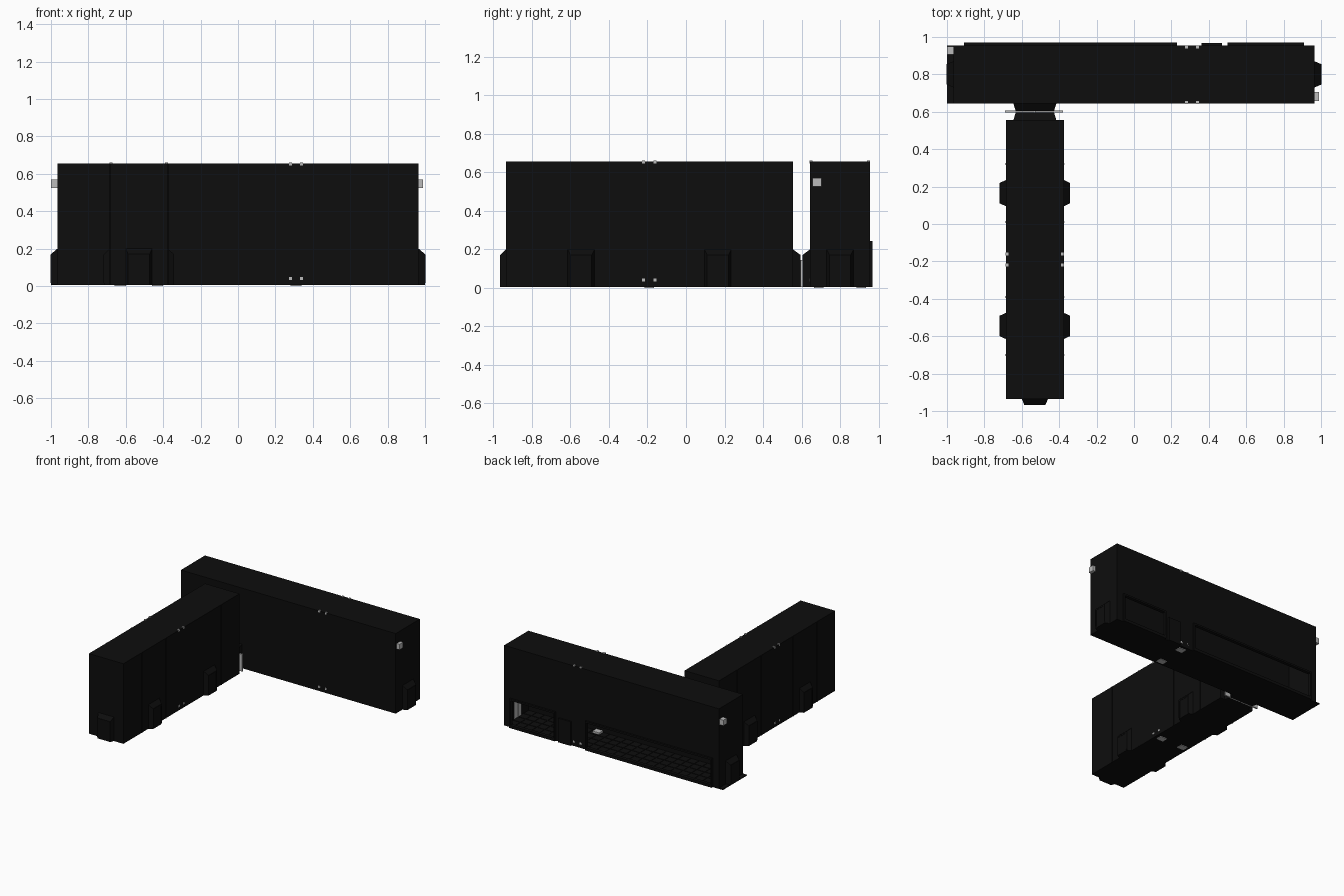
import bpy, bmesh, math
from mathutils import Matrix, Vector

if "Cube" in bpy.data.objects:
    bpy.data.objects.remove(bpy.data.objects["Cube"])


def mat(name, c):
    m = bpy.data.materials.new(name)
    m.diffuse_color = (c, c, c, 1)
    m.use_nodes = True
    m.node_tree.nodes["Principled BSDF"].inputs["Base Color"].default_value = m.diffuse_color
    return m


BLACK = mat("black_shell", 0.004)
GREY = mat("grey_fitting", 0.5)


def finish(name, bm, m):
    bmesh.ops.recalc_face_normals(bm, faces=bm.faces)
    me = bpy.data.meshes.new(name)
    bm.to_mesh(me)
    bm.free()
    me.materials.append(m)
    ob = bpy.data.objects.new(name, me)
    bpy.context.collection.objects.link(ob)
    return ob


def boxes(name, items, m=BLACK):
    """One object from (x0, x1, y0, y1, z0, z1) boxes."""
    bm = bmesh.new()
    for x0, x1, y0, y1, z0, z1 in items:
        M = Matrix.Translation(((x0 + x1) / 2, (y0 + y1) / 2, (z0 + z1) / 2))
        M = M @ Matrix.Diagonal((x1 - x0, y1 - y0, z1 - z0, 1))
        bmesh.ops.create_cube(bm, size=1, matrix=M)
    return finish(name, bm, m)


def flare(name, x, y, angle, w_in, w_out, depth, raised=True):
    """Door surround tapering away from a wall at (x, y); angle is its outward heading."""
    bm = bmesh.new()
    rot = Matrix.Translation((x, y, 0)) @ Matrix.Rotation(angle, 4, 'Z')
    rings = []
    for d, w, z in ((0, w_in, 0.2), (depth, w_out, 0.17)):
        pts = ((d, -w / 2, 0.005), (d, w / 2, 0.005), (d, w / 2, z), (d, -w / 2, z))
        rings.append([bm.verts.new(rot @ Vector(p)) for p in pts])
    a, b = rings
    bm.faces.new(a)
    bm.faces.new(b)
    for i in range(4):
        j = (i + 1) % 4
        bm.faces.new((a[i], a[j], b[j], b[i]))
    if raised:  # thin door frame on the outer face
        h = w_out / 2
        for c, sy, cz, sz in ((-h + .006, .012, .09, .15), (h - .006, .012, .09, .15), (0, w_out, .162, .012)):
            M = rot @ Matrix.Translation((depth, c, cz)) @ Matrix.Diagonal((.004, sy, sz, 1))
            bmesh.ops.create_cube(bm, size=1, matrix=M)
    return finish(name, bm, BLACK)


# Rear hall: hollow shell with two long low windows in the back wall
X, Y0, Y1, H, T = 0.965, 0.645, 0.955, 0.655, 0.012
windows = ((-0.91, 0.23), (0.50, 0.91))
boxes("rear_hall_shell", [
    (-X, X, Y0, Y1, 0.005, 0.017),
    (-X, X, Y0, Y1, H - T, H),
    (-X, X, Y0, Y0 + T, 0.005, H),
    (-X, -X + T, Y0, Y1, 0.005, H),
    (X - T, X, Y0, Y1, 0.005, H),
    (-X, X, Y1 - T, Y1, 0.235, H),
    (-X, X, Y1 - T, Y1, 0.005, 0.025),
    (-X, -0.91, Y1 - T, Y1, 0.005, 0.24),
    (0.23, 0.50, Y1 - T, Y1, 0.005, 0.24),
    (0.91, X, Y1 - T, Y1, 0.005, 0.24)])

# Window frames standing proud of the back wall
frames = []
for a, b in windows:
    frames += [(a, b, Y1 - T, 0.97, 0.228, 0.242), (a, b, Y1 - T, 0.97, 0.005, 0.028),
               (a, a + .012, Y1 - T, 0.97, 0.005, 0.242), (b - .012, b, Y1 - T, 0.97, 0.005, 0.242)]
boxes("window_frames", frames)
boxes("back_wall_ledge", [(0.36, 0.47, Y1, 0.968, 0.005, 0.2)])

# Tiled floor seen through the windows
nx, ny = 26, 4
sx, sy = 1.9 / nx, 0.28 / ny
boxes("floor_tiles", [(-.95 + i * sx + .003, -.95 + (i + 1) * sx - .003,
                       .66 + j * sy + .003, .66 + (j + 1) * sy - .003, .016, .02)
                      for i in range(nx) for j in range(ny)])

# Low sill plate on the left end
boxes("left_sill_plate", [(-1.0, -X, Y0, Y1, 0.005, 0.012)])

# Front wing
bx0, bx1, by0, by1 = -0.685, -0.375, -0.935, 0.555
boxes("front_wing", [(bx0, bx1, by0, by1, 0.005, H)])
ribs = []
for y in (-0.70, -0.39, 0.01, 0.32):
    ribs += [(bx0 - .004, bx0 + .002, y - .003, y + .003, 0.005, H),
             (bx1 - .002, bx1 + .004, y - .003, y + .003, 0.005, H)]
boxes("wing_seam_ribs", ribs)

# Door surrounds
cx = (bx0 + bx1) / 2
flare("right_end_door", X, 0.80, 0, 0.14, 0.11, 0.035)
flare("left_end_door", -X, 0.80, math.pi, 0.14, 0.11, 0.035)
flare("wing_front_door", cx, by0, -math.pi / 2, 0.14, 0.115, 0.03)
for y in (0.165, -0.545):
    flare("wing_right_door", bx1, y, 0, 0.14, 0.11, 0.032)
    flare("wing_left_door", bx0, y, math.pi, 0.14, 0.11, 0.032)
flare("passage_from_wing", cx, by1, math.pi / 2, 0.23, 0.205, 0.041, False)
flare("passage_from_hall", cx, Y0, -math.pi / 2, 0.23, 0.205, 0.041, False)

# Grey sliding door between the two passage halves
boxes("passage_door", [(-0.69, cx - .002, 0.596, 0.608, 0.005, 0.145),
                       (cx + .002, -0.38, 0.596, 0.608, 0.005, 0.145)], GREY)
boxes("inner_end_door", [(X - T - .006, X - T, 0.755, 0.798, 0.02, 0.16),
                         (X - T - .006, X - T, 0.802, 0.845, 0.02, 0.16)], GREY)

# Grey wall boxes high on the hall ends
boxes("end_wall_boxes", [(-1.0, -X, 0.905, 0.95, 0.525, 0.57),
                         (X, 0.99, 0.657, 0.705, 0.525, 0.57)], GREY)

# Grey joint clamps: studs at roof and base, pads under the floor
s = 0.008
studs, pads = [], []
for z in (0.04, H - .002):
    for y in (Y0 + .004, Y1 - .008):
        studs += [(x - s, x + s, y - s, y + s, z - s, z + s) for x in (0.28, 0.34)]
    for x in (bx0 + .006, bx1 - .006):
        studs += [(x - s, x + s, y - s, y + s, z - s, z + s) for y in (-0.16, -0.22)]
for x, y in ((.31, .69), (.31, .91), (-.43, -.19), (-.63, -.19)):
    pads.append((x - .03, x + .03, y - .025, y + .025, 0.0, 0.035))
boxes("joint_studs", studs, GREY)
boxes("joint_pads", pads, GREY)
